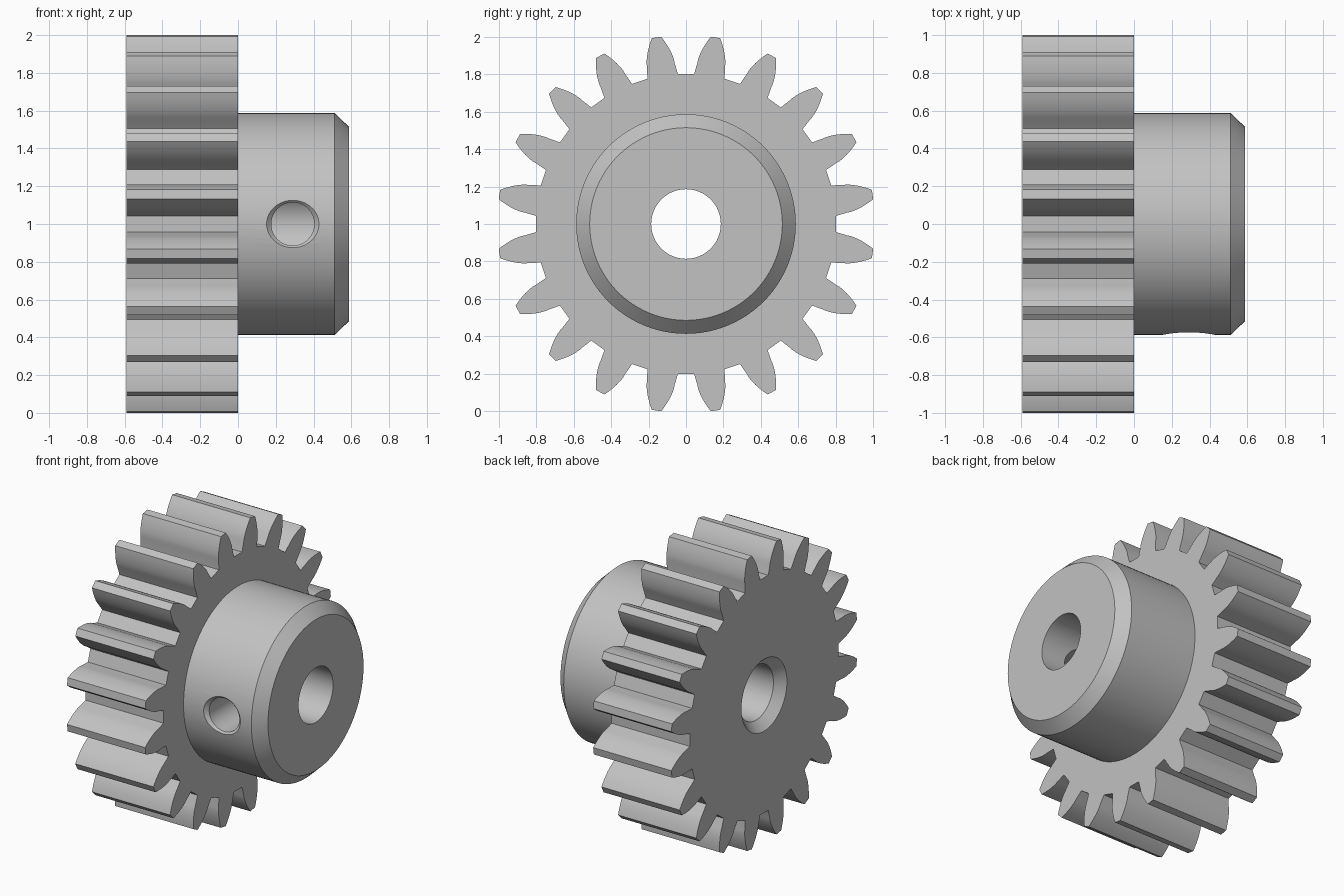
import bpy, bmesh, math
from mathutils import Matrix, Vector

cube = bpy.data.objects.get("Cube")
if cube:
    bpy.data.objects.remove(cube, do_unlink=True)

TEETH = 20
TIP, BASE, ROOT = 1.01, 0.863, 0.803     # tooth tip, involute base and root radii
X0, X1 = -0.59, 0.587                    # gear face and hub face
CENTRE = Vector((0, 0, 1))

steel = bpy.data.materials.new("light grey steel")
steel.use_nodes = True
grey = (0.54, 0.54, 0.54, 1)
steel.diffuse_color = grey
steel.node_tree.nodes["Principled BSDF"].inputs["Base Color"].default_value = grey


def finish(name, bm):
    bmesh.ops.recalc_face_normals(bm, faces=bm.faces)
    mesh = bpy.data.meshes.new(name)
    bm.to_mesh(mesh)
    bm.free()
    mesh.materials.append(steel)
    ob = bpy.data.objects.new(name, mesh)
    bpy.context.collection.objects.link(ob)
    return ob


def lathe(name, profile, segments, turn=Matrix()):
    """Capped solid of revolution about x from (x, radius) pairs."""
    bm = bmesh.new()
    rings = []
    for x, r in profile:
        angles = [math.tau * i / segments for i in range(segments)]
        rings.append([bm.verts.new(turn @ Vector((x, r * math.cos(a), r * math.sin(a))) + CENTRE)
                      for a in angles])
    for a, b in zip(rings, rings[1:]):
        for i in range(segments):
            j = (i + 1) % segments
            bm.faces.new((a[i], a[j], b[j], b[i]))
    bm.faces.new(rings[0])
    bm.faces.new(rings[-1])
    return finish(name, bm)


def half_angle(r):
    """Half of the tooth's angular thickness on the involute flank."""
    pressure = math.acos(BASE / r)
    return 0.0868 - (math.tan(pressure) - pressure)


def apply_boolean(ob, other, operation):
    mod = ob.modifiers.new(operation, 'BOOLEAN')
    mod.operation, mod.object, mod.solver = operation, other, 'EXACT'
    bpy.context.view_layer.objects.active = ob
    bpy.ops.object.modifier_apply(modifier=mod.name)
    bpy.data.objects.remove(other, do_unlink=True)


# Toothed wheel: one flank, mirrored and repeated, then extruded
STEPS = 8
flank = [(ROOT, math.radians(5.9))]
for k in range(STEPS + 1):
    r = BASE + (TIP - BASE) * k / STEPS
    flank.append((r, half_angle(r)))
tooth = [(r, -a) for r, a in flank] + [(r, a) for r, a in reversed(flank)]

bm = bmesh.new()
outline = []
for t in range(TEETH):
    mid = math.tau * (t + 0.5) / TEETH
    for r, a in tooth:
        outline.append(bm.verts.new((X0, r * math.cos(mid + a), 1 + r * math.sin(mid + a))))
face = bm.faces.new(outline)
grown = bmesh.ops.extrude_face_region(bm, geom=[face])["geom"]
bmesh.ops.translate(bm, vec=(-X0, 0, 0),
                    verts=[v for v in grown if isinstance(v, bmesh.types.BMVert)])
gear = finish("spur_gear", bm)

# Hub with a chamfered outer rim
hub = lathe("hub", [(-0.2, 0.587), (0.512, 0.587), (X1, 0.515)], 96)
apply_boolean(gear, hub, 'UNION')

# Shaft bore, countersunk on the toothed side
bore = lathe("bore_cutter", [(X0 - 0.06, 0.305), (X0 + 0.06, 0.186), (0.7, 0.186)], 64)
apply_boolean(gear, bore, 'DIFFERENCE')

# Set screw hole from the front into the bore, with a small countersink
turn = Matrix.Translation((0.29, 0, 0)) @ Matrix.Rotation(-math.pi / 2, 4, 'Z')
screw = lathe("screw_cutter", [(0.05, 0.114), (0.562, 0.114), (0.62, 0.172)], 48, turn)
apply_boolean(gear, screw, 'DIFFERENCE')

bpy.ops.object.select_all(action='DESELECT')
gear.select_set(True)
bpy.context.view_layer.objects.active = gear
bpy.ops.object.shade_smooth_by_angle(angle=math.radians(25))
